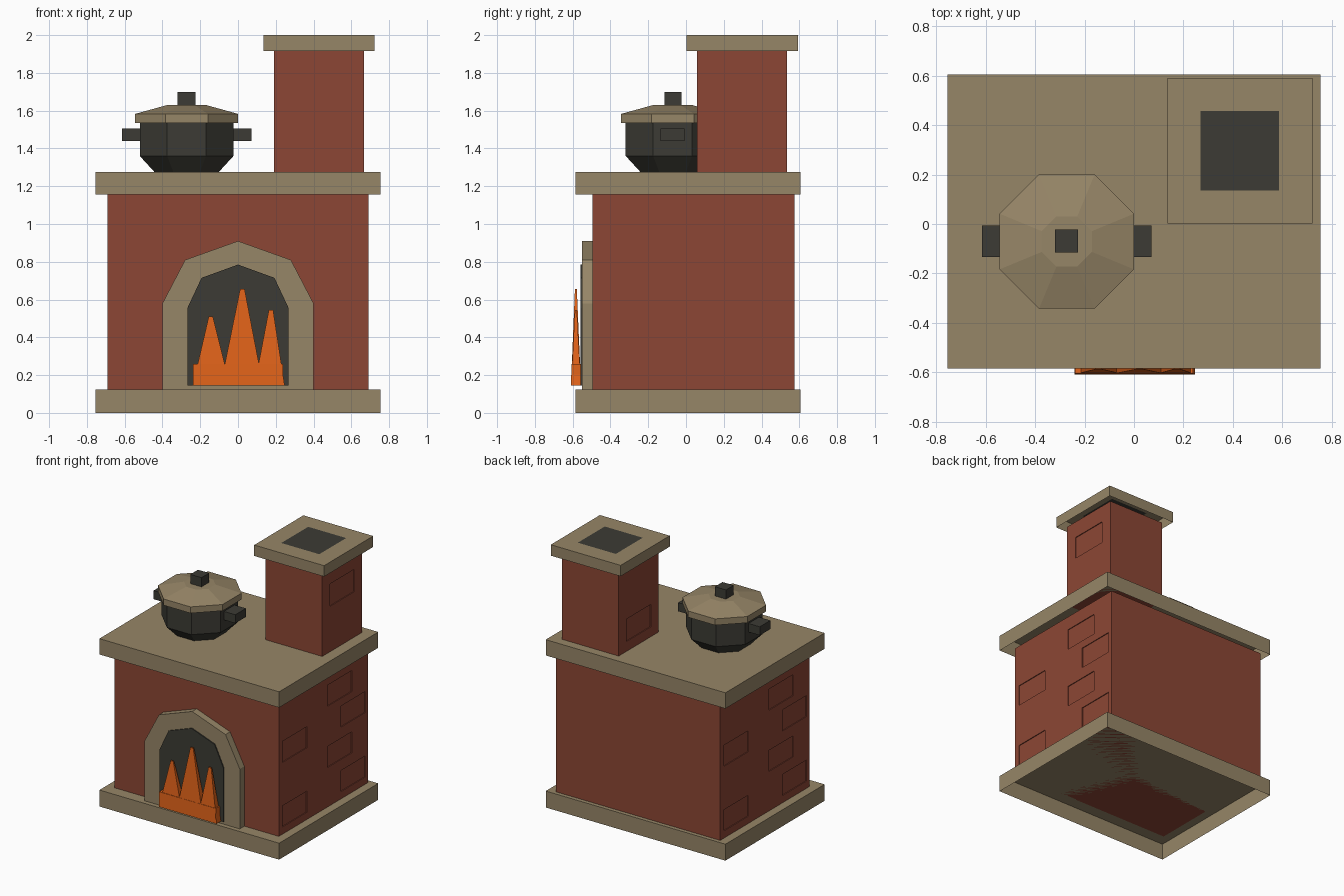
import bpy, bmesh, math

old = bpy.data.objects.get("Cube")
if old:
    bpy.data.objects.remove(old, do_unlink=True)


def linear(c):
    return c / 12.92 if c <= 0.04045 else ((c + 0.055) / 1.055) ** 2.4


def material(name, rgb):
    m = bpy.data.materials.new(name)
    m.use_nodes = True
    colour = [linear(c) for c in rgb] + [1.0]
    m.diffuse_color = colour
    m.node_tree.nodes["Principled BSDF"].inputs["Base Color"].default_value = colour
    return m


STONE = material("tan stone", (0.59, 0.525, 0.405))
BRICK = material("red brick", (0.55, 0.275, 0.205))
IRON = material("dark iron", (0.235, 0.232, 0.205))
FLAME = material("orange flame", (0.89, 0.39, 0.10))


def skin(name, rings, mat, open_bottom=False):
    """Bridge a stack of equal-length point rings and cap the ends."""
    bm = bmesh.new()
    loops = [[bm.verts.new(p) for p in ring] for ring in rings]
    n = len(loops[0])
    for a, b in zip(loops, loops[1:]):
        for i in range(n):
            j = (i + 1) % n
            bm.faces.new((a[i], a[j], b[j], b[i]))
    bm.faces.new(loops[-1])
    if not open_bottom:
        bm.faces.new(loops[0][::-1])
        bmesh.ops.recalc_face_normals(bm, faces=bm.faces[:])
    mesh = bpy.data.meshes.new(name)
    bm.to_mesh(mesh)
    bm.free()
    mesh.materials.append(mat)
    obj = bpy.data.objects.new(name, mesh)
    bpy.context.collection.objects.link(obj)
    return obj


def rect(x, y, z):
    return [(x[0], y[0], z), (x[1], y[0], z), (x[1], y[1], z), (x[0], y[1], z)]


def box(name, x, y, z, mat, open_bottom=False):
    return skin(name, [rect(x, y, z[0]), rect(x, y, z[1])], mat, open_bottom)


def octagon_stack(name, centre, profile, mat):
    """Eight-sided solid with flat front; profile lists (apothem, height)."""
    rings = []
    for apothem, z in profile:
        r = apothem / math.cos(math.pi / 8)
        rings.append([(centre[0] + r * math.cos((k + 0.5) * math.pi / 4),
                       centre[1] + r * math.sin((k + 0.5) * math.pi / 4), z)
                      for k in range(8)])
    return skin(name, rings, mat)


def arch(name, half, y, mat):
    """Front-facing arch plate from its +x half outline, mirrored."""
    outline = half + [(-x, z) for x, z in reversed(half) if x > 0]
    return skin(name, [[(x, d, z) for x, z in outline] for d in y], mat)


def press_brick(wall, x, y, z):
    """Sink a shallow brick outline into the side of a wall at the given x."""
    cutter = box("brick_cutter", (x - 0.006, x + 0.006), y, z, BRICK)
    cutter.hide_render = True
    mod = wall.modifiers.new("brick", 'BOOLEAN')
    mod.operation = 'DIFFERENCE'
    mod.solver = 'EXACT'
    mod.object = cutter
    deps = bpy.context.evaluated_depsgraph_get()
    deps.update()
    mesh = bpy.data.meshes.new_from_object(wall.evaluated_get(deps))
    wall.modifiers.clear()
    wall.data = mesh
    bpy.data.objects.remove(cutter, do_unlink=True)


# Hearth body between two hollow slabs
SLAB_X, SLAB_Y = (-0.755, 0.755), (-0.585, 0.605)
box("base_slab", SLAB_X, SLAB_Y, (0, 0.125), STONE, open_bottom=True)
body = box("hearth_body", (-0.69, 0.69), (-0.495, 0.575), (0.125, 1.155), BRICK)
box("top_slab", SLAB_X, SLAB_Y, (1.155, 1.275), STONE, open_bottom=True)

# Chimney and hollow cap with the flue inset in its top face
chimney = box("chimney", (0.19, 0.668), (0.057, 0.536), (1.275, 1.917), BRICK)
cap = box("chimney_cap", (0.135, 0.722), (0.002, 0.592), (1.917, 2.0), STONE,
          open_bottom=True)
cap.data.materials.append(IRON)
bm = bmesh.new()
bm.from_mesh(cap.data)
top = max(bm.faces, key=lambda f: f.calc_center_median().z)
bmesh.ops.inset_region(bm, faces=[top], thickness=0.134, use_even_offset=True)
top.material_index = 1
bm.to_mesh(cap.data)
bm.free()

# Sunken bricks on both sides, the second side turned half round
for side in (1, -1):
    for row, z in enumerate((0.18, 0.425, 0.67, 0.89)):
        for y in ((0.235,) if row % 2 else (-0.305, 0.395)):
            c = 0.04 + side * (y - 0.04)
            press_brick(body, side * 0.69, (c - 0.145, c + 0.145), (z, z + 0.16))
    z = 1.62 if side > 0 else 1.35
    press_brick(chimney, 0.429 + side * 0.239, (0.15, 0.44), (z, z + 0.17))

# Fireplace surround and dark opening
arch("arch_surround", [(0.4, 0.125), (0.4, 0.58), (0.28, 0.81), (0, 0.91)],
     (-0.55, -0.49), STONE)
arch("fire_opening", [(0.268, 0.145), (0.268, 0.555), (0.193, 0.715), (0, 0.785)],
     (-0.558, -0.549), IRON)

# Fire: low bed and three tapering flames
FIRE_Y = (-0.609, -0.556)
skin("fire_bed", [rect((-0.238, 0.238), FIRE_Y, 0.145),
                  rect((-0.238, 0.238), (-0.606, -0.559), 0.258)], FLAME)
for name, foot, tip, height in (
        ("right_flame", (-0.24, -0.042), (-0.155, -0.133), 0.51),
        ("middle_flame", (-0.093, 0.133), (0.011, 0.035), 0.655),
        ("left_flame", (0.087, 0.247), (0.163, 0.186), 0.545)):
    skin(name, [rect(foot, FIRE_Y, 0.145),
                rect(tip, (-0.588, -0.578), height)], FLAME)

# Cooking pot with lid, knob and side handles
POT = (-0.272, -0.071)
octagon_stack("pot", POT, [(0.17, 1.275), (0.248, 1.36), (0.248, 1.54)], IRON)
octagon_stack("pot_lid", POT, [(0.272, 1.535), (0.272, 1.583), (0.102, 1.63)], STONE)
box("lid_knob", (-0.32, -0.226), (-0.115, -0.023), (1.625, 1.70), IRON)
for side, label in ((1, "left"), (-1, "right")):
    xs = sorted((POT[0] + side * 0.23, POT[0] + side * 0.343))
    box(f"{label}_pot_handle", xs, (-0.134, -0.007), (1.44, 1.505), IRON)
